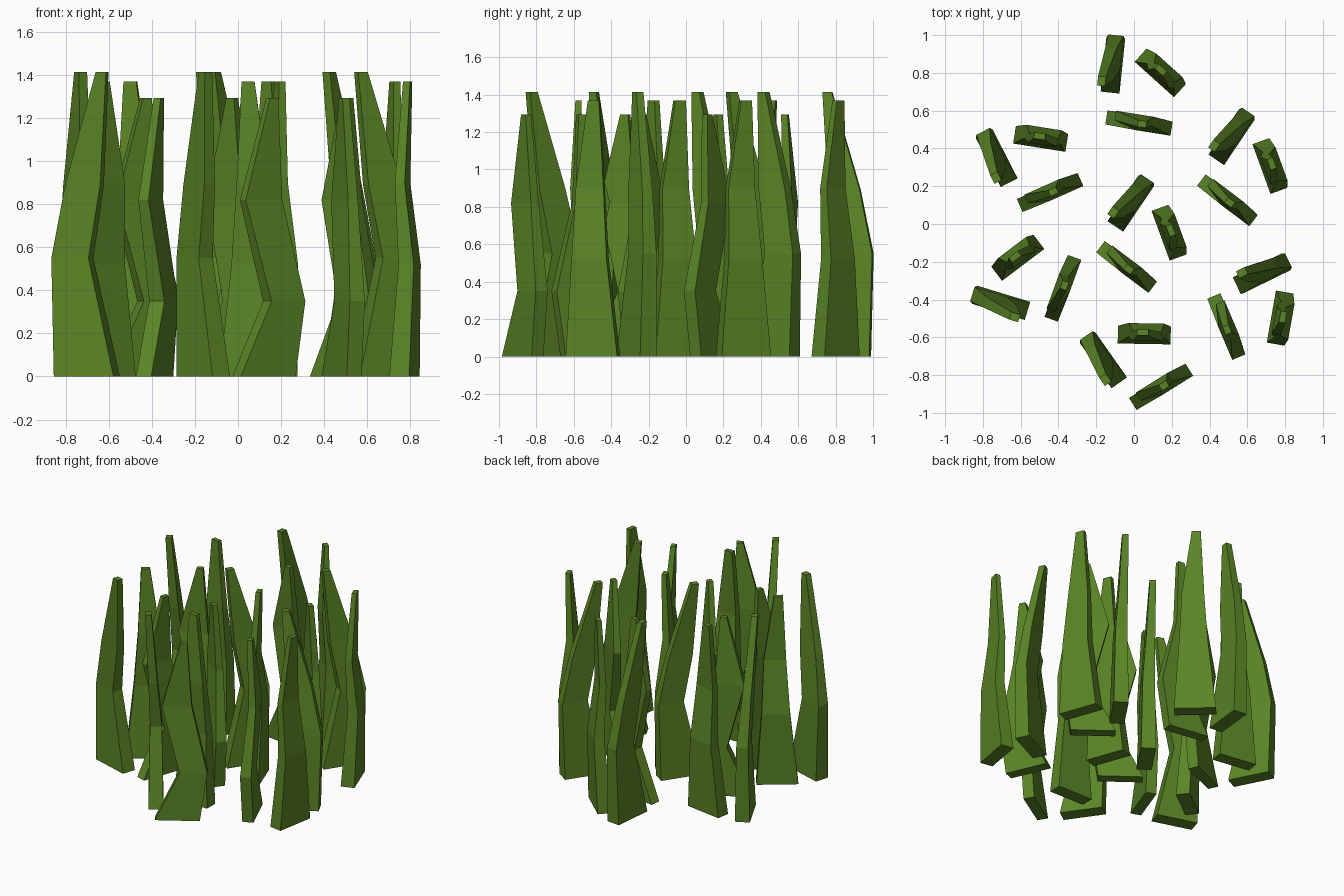
import bpy, bmesh, math
from mathutils import Matrix, Vector

if "Cube" in bpy.data.objects:
    bpy.data.objects.remove(bpy.data.objects["Cube"])

green = bpy.data.materials.new("grass_green")
green.diffuse_color = (0.102, 0.235, 0.019, 1)
green.use_nodes = True
green.node_tree.nodes["Principled BSDF"].inputs["Base Color"].default_value = green.diffuse_color

# Each blade: name, origin in tuft, heading, rings of (z, u0, u1, v0, v1)
BLADES = [
    ("tall_blade", (-0.14, 0.015), 236, [
        (0.0, -0.29, 0.0, 0.0, 0.10), (0.55, -0.305, -0.125, 0.01, 0.09),
        (0.89, -0.235, -0.065, 0.0, 0.06), (1.415, -0.08, -0.03, -0.022, 0.02)]),
    ("middle_blade", (0.185, -0.046), -70, [
        (0.0, -0.14, 0.14, -0.047, 0.047), (0.52, -0.085, 0.105, -0.01, 0.062),
        (0.90, -0.06, 0.09, -0.03, 0.017), (1.37, -0.038, 0.022, -0.003, 0.03)]),
    ("short_blade", (-0.20, -0.15), -37, [
        (0.0, 0.0, 0.30, 0.0, 0.075), (0.35, 0.165, 0.35, -0.005, 0.07),
        (0.82, 0.045, 0.245, 0.03, 0.08), (1.295, 0.17, 0.215, 0.015, 0.05)]),
]
CENTRE = Vector((0.043, -0.053, 0))

# Each tuft: centre and turn in degrees
TUFTS = [
    (0.043, -0.053, 0), (0.577, 0.30, 0), (0.017, 0.727, 28), (-0.557, 0.323, 61),
    (-0.567, -0.313, 107), (0.647, -0.433, -30), (0.01, -0.723, 69),
]


def loft(name, rings, matrix):
    """Bent, tapering four-sided blade through rectangular rings."""
    bm = bmesh.new()
    loops = [[bm.verts.new((u, v, z)) for u, v in
              ((u0, v0), (u1, v0), (u1, v1), (u0, v1))]
             for z, u0, u1, v0, v1 in rings]
    for a, b in zip(loops, loops[1:]):
        for i in range(4):
            j = (i + 1) % 4
            bm.faces.new((a[i], a[j], b[j], b[i]))
    bm.faces.new(loops[0][::-1])
    bm.faces.new(loops[-1])
    bm.transform(matrix)
    bmesh.ops.recalc_face_normals(bm, faces=bm.faces)
    mesh = bpy.data.meshes.new(name)
    bm.to_mesh(mesh)
    bm.free()
    mesh.materials.append(green)
    bpy.context.collection.objects.link(bpy.data.objects.new(name, mesh))


# Repeat the three-blade tuft across the patch
for n, (cx, cy, turn) in enumerate(TUFTS, 1):
    place = (Matrix.Translation((cx, cy, 0))
             @ Matrix.Rotation(math.radians(turn), 4, 'Z')
             @ Matrix.Translation(-CENTRE))
    for name, (ox, oy), heading, rings in BLADES:
        local = Matrix.Translation((ox, oy, 0)) @ Matrix.Rotation(math.radians(heading), 4, 'Z')
        loft(f"{name}_{n}", rings, place @ local)
